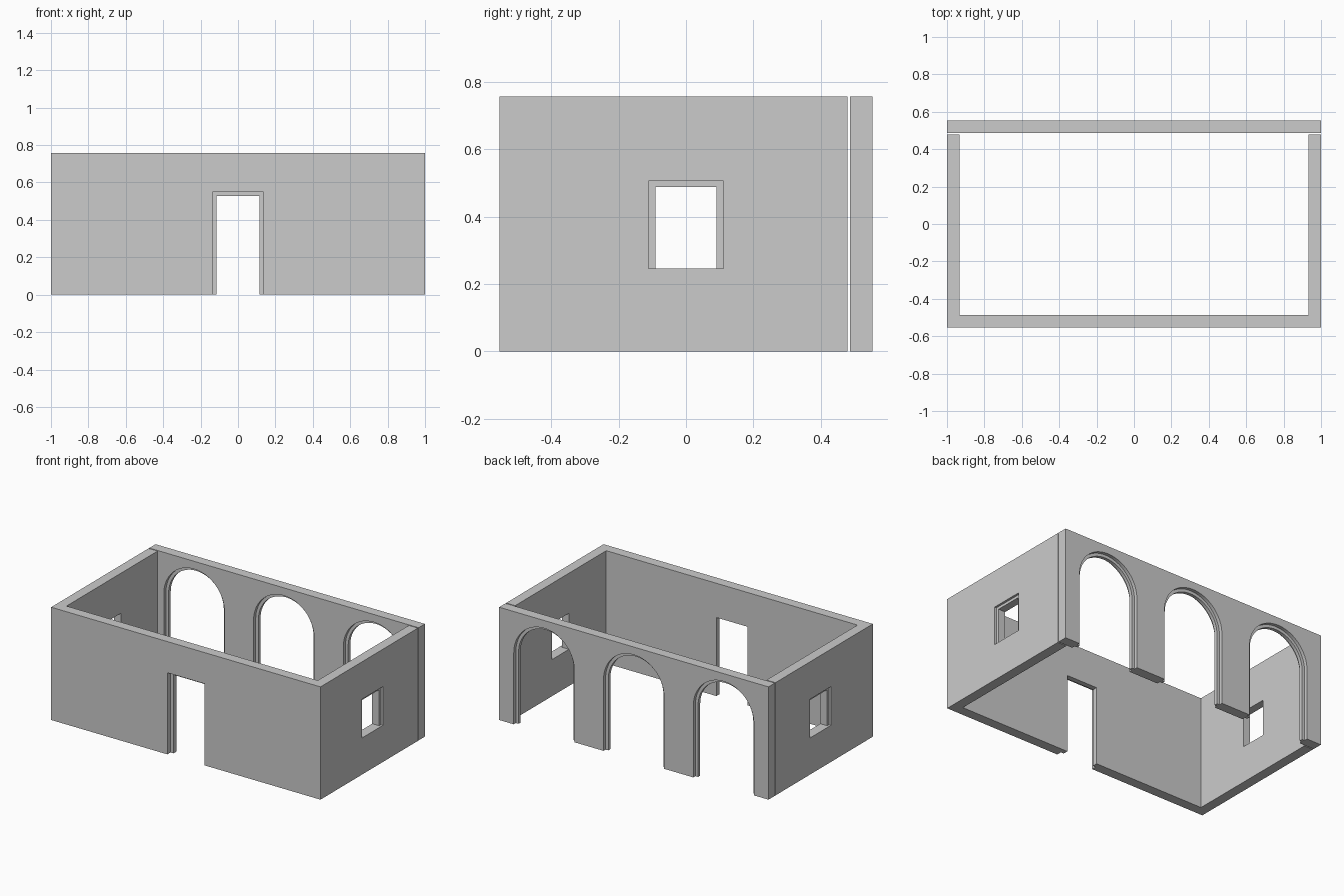
import bpy, bmesh, math
from mathutils import Matrix

if "Cube" in bpy.data.objects:
    bpy.data.objects.remove(bpy.data.objects["Cube"])

W, D, H, T = 1.0, 0.5535, 0.757, 0.067   # half width, half depth, height, wall thickness
GAP = 0.007                              # seam in front of the arcade wall


def prism(name, outline, lo, hi, matrix=Matrix()):
    """Extrude a 2D outline from lo to hi along local z."""
    bm = bmesh.new()
    face = bm.faces.new([bm.verts.new((u, v, lo)) for u, v in outline])
    ext = bmesh.ops.extrude_face_region(bm, geom=[face])
    top = [g for g in ext["geom"] if isinstance(g, bmesh.types.BMVert)]
    bmesh.ops.translate(bm, verts=top, vec=(0, 0, hi - lo))
    bmesh.ops.transform(bm, matrix=matrix, verts=bm.verts)
    bmesh.ops.recalc_face_normals(bm, faces=bm.faces)
    me = bpy.data.meshes.new(name)
    bm.to_mesh(me)
    bm.free()
    ob = bpy.data.objects.new(name, me)
    bpy.context.collection.objects.link(ob)
    return ob


def rect(half, z0, z1):
    return [(-half, z0), (half, z0), (half, z1), (-half, z1)]


def arch(r, spring, n=32):
    arc = [(r * math.cos(math.pi * i / n), spring + r * math.sin(math.pi * i / n))
           for i in range(n + 1)]
    return [(-r, -0.1), (r, -0.1)] + arc


def cut(wall, outline, lo, hi, matrix):
    """Subtract an extruded outline from a wall."""
    cutter = prism("cutter", outline, lo, hi, matrix)
    cutter.hide_render = True
    mod = wall.modifiers.new("opening", 'BOOLEAN')
    mod.operation, mod.solver, mod.object = 'DIFFERENCE', 'EXACT', cutter
    bpy.ops.object.select_all(action='DESELECT')
    bpy.context.view_layer.objects.active = wall
    wall.select_set(True)
    bpy.ops.object.modifier_apply(modifier=mod.name)
    bpy.data.objects.remove(cutter)


def facing(x, y, angle):
    """Frame on a wall's outer face: u sideways, v up, local z pointing outward."""
    return (Matrix.Translation((x, y, 0)) @ Matrix.Rotation(angle, 4, 'Z')
            @ Matrix.Rotation(math.pi / 2, 4, 'X'))


# front and side walls in one U-shaped piece
e = D - T - GAP
room = prism("front_and_side_walls",
             [(-W, -D), (W, -D), (W, e), (W - T, e), (W - T, -D + T),
              (-W + T, -D + T), (-W + T, e), (-W, e)], 0, H)

# doorway with rebate on the outside
door = facing(0, -D, 0)
cut(room, rect(0.115, -0.1, 0.527), -0.1, 0.1, door)
cut(room, rect(0.137, -0.1, 0.548), -T / 2, 0.1, door)

# a rebated window in each side wall
for s in (-1, 1):
    win = facing(s * W, 0, s * math.pi / 2)
    cut(room, rect(0.091, 0.246, 0.488), -0.1, 0.1, win)
    cut(room, rect(0.111, 0.246, 0.506), -0.015, 0.1, win)

# back wall with three arches, stepped on both faces
arcade = prism("back_arcade_wall",
               [(-W, D - T), (W, D - T), (W, D), (-W, D)], 0, H)
for x in (-2 / 3, 0, 2 / 3):
    m = facing(x, D, math.pi)
    cut(arcade, arch(0.205, 0.48), -0.1, 0.1, m)
    cut(arcade, arch(0.225, 0.48), -T / 3, 0.1, m)
    cut(arcade, arch(0.225, 0.48), -0.1, -2 * T / 3, m)

bpy.ops.object.select_all(action='DESELECT')
arcade.select_set(True)
bpy.context.view_layer.objects.active = arcade
bpy.ops.object.shade_smooth_by_angle(angle=math.radians(30))
